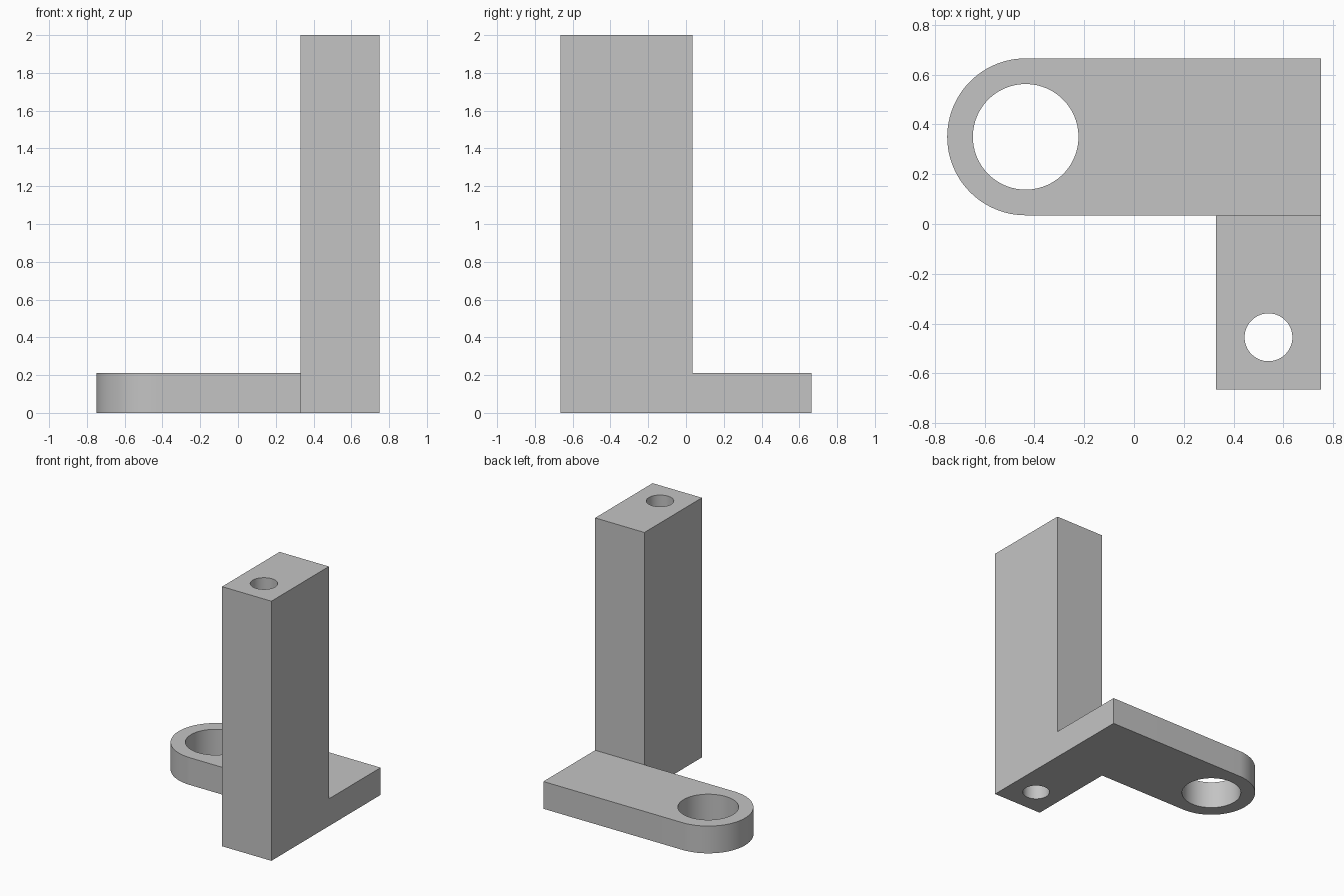
import bpy
import bmesh
import math

cube = bpy.data.objects.get("Cube")
if cube:
    bpy.data.objects.remove(cube, do_unlink=True)

# Main dimensions
RIGHT, INNER = 0.75, 0.33
FRONT, STEP, BACK = -0.665, 0.035, 0.665
PLATE_H, POST_H = 0.21, 2.0
ROUND_R = (BACK - STEP) / 2
EYE = (-RIGHT + ROUND_R, (BACK + STEP) / 2)
BOLT = ((RIGHT + INNER) / 2, -0.455)

grey = bpy.data.materials.new("plain grey")
grey.use_nodes = True
colour = (0.55, 0.55, 0.55, 1)
grey.diffuse_color = colour
grey.node_tree.nodes["Principled BSDF"].inputs["Base Color"].default_value = colour


def raise_faces(bm, faces, height):
    """Extrude faces upward and return the new top faces."""
    made = bmesh.ops.extrude_face_region(bm, geom=faces)["geom"]
    verts = [g for g in made if isinstance(g, bmesh.types.BMVert)]
    bmesh.ops.translate(bm, verts=verts, vec=(0, 0, height))
    return [g for g in made if isinstance(g, bmesh.types.BMFace)]


def cut_hole(target, centre, radius, height):
    """Drill a vertical round hole right through the target."""
    bpy.ops.mesh.primitive_cylinder_add(
        vertices=96, radius=radius, depth=height + 0.4,
        location=(*centre, height / 2))
    cutter = bpy.context.object
    cutter.name = "hole_cutter"
    cutter.hide_render = True
    cutter.data.materials.append(grey)
    mod = target.modifiers.new("hole", "BOOLEAN")
    mod.operation = "DIFFERENCE"
    mod.solver = "EXACT"
    mod.object = cutter
    bpy.ops.object.select_all(action="DESELECT")
    target.select_set(True)
    bpy.context.view_layer.objects.active = target
    bpy.ops.object.modifier_apply(modifier=mod.name)
    bpy.data.objects.remove(cutter, do_unlink=True)


# L-shaped footprint: a round-ended plate beside the foot of the post
bm = bmesh.new()
corner_in = bm.verts.new((INNER, STEP, 0))
corner_out = bm.verts.new((RIGHT, STEP, 0))
outline = [corner_in, corner_out, bm.verts.new((RIGHT, BACK, 0))]
STEPS = 48
for i in range(STEPS + 1):
    a = math.pi / 2 + math.pi * i / STEPS
    outline.append(bm.verts.new((EYE[0] + ROUND_R * math.cos(a),
                                 EYE[1] + ROUND_R * math.sin(a), 0)))
plate = bm.faces.new(outline)
post = bm.faces.new([bm.verts.new((INNER, FRONT, 0)),
                     bm.verts.new((RIGHT, FRONT, 0)), corner_out, corner_in])

# Raise the whole footprint, then the post alone
tops = raise_faces(bm, [plate, post], PLATE_H)
post_top = min(tops, key=lambda f: f.calc_center_median().y)
raise_faces(bm, [post_top], POST_H - PLATE_H)
if post_top.is_valid:
    bmesh.ops.delete(bm, geom=[post_top], context="FACES_ONLY")
bmesh.ops.recalc_face_normals(bm, faces=bm.faces)

mesh = bpy.data.meshes.new("bracket")
bm.to_mesh(mesh)
bm.free()
mesh.materials.append(grey)
bracket = bpy.data.objects.new("bracket", mesh)
bpy.context.collection.objects.link(bracket)

# Large eye in the plate and a long bolt hole down the post
cut_hole(bracket, EYE, 0.212, PLATE_H)
cut_hole(bracket, BOLT, 0.096, POST_H)

bpy.ops.object.shade_smooth_by_angle(angle=math.radians(30))
